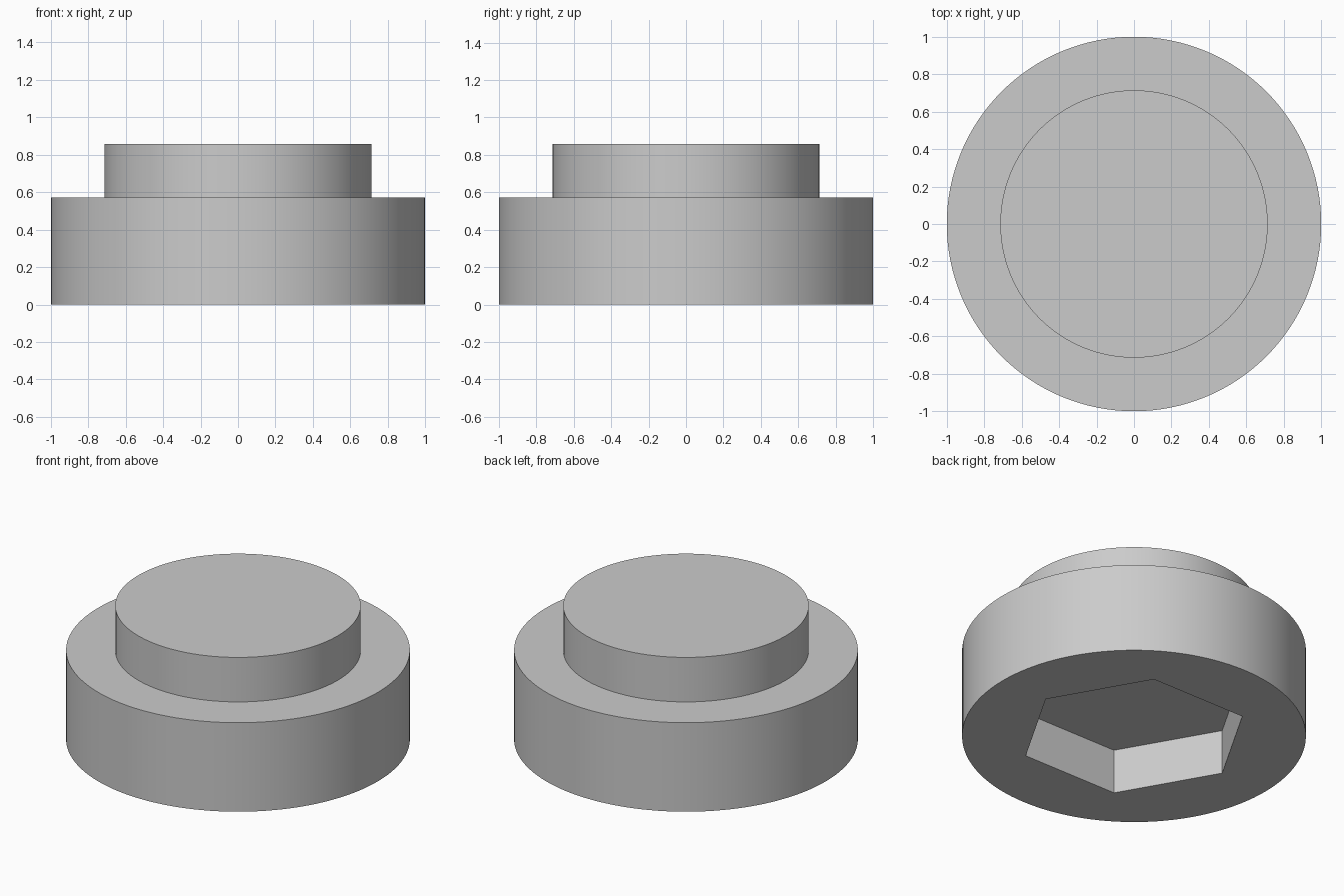
import bpy, bmesh, math
from mathutils import Matrix, Vector

UNIT = 2 / 7            # the widest diameter spans seven units
SIDES = 128

cube = bpy.data.objects.get("Cube")
if cube:
    bpy.data.objects.remove(cube, do_unlink=True)

grey = bpy.data.materials.new("light_grey")
grey.use_nodes = True
colour = (0.6, 0.6, 0.6, 1)
grey.diffuse_color = colour
grey.node_tree.nodes["Principled BSDF"].inputs["Base Color"].default_value = colour


def add_prism(bm, sides, radius, bottom, top, turn=0):
    place = Matrix.Translation((0, 0, (bottom + top) / 2)) @ Matrix.Rotation(turn, 4, "Z")
    bmesh.ops.create_cone(bm, cap_ends=True, segments=sides, radius1=radius,
                          radius2=radius, depth=top - bottom, matrix=place)


def make_object(name, bm):
    mesh = bpy.data.meshes.new(name)
    bm.to_mesh(mesh)
    bm.free()
    mesh.materials.append(grey)
    obj = bpy.data.objects.new(name, mesh)
    bpy.context.collection.objects.link(obj)
    return obj


# Wide disc with a narrower round step raised from its top face
bm = bmesh.new()
add_prism(bm, SIDES, 3.5 * UNIT, 0, 2 * UNIT)
top = max(bm.faces, key=lambda f: f.calc_center_median().z)
bmesh.ops.inset_region(bm, faces=[top], thickness=UNIT, use_even_offset=True)
raised = bmesh.ops.extrude_face_region(bm, geom=[top])["geom"]
bmesh.ops.delete(bm, geom=[top], context="FACES_ONLY")
bmesh.ops.translate(bm, vec=Vector((0, 0, UNIT)),
                    verts=[v for v in raised if isinstance(v, bmesh.types.BMVert)])
bmesh.ops.recalc_face_normals(bm, faces=bm.faces[:])
body = make_object("stepped_disc", bm)

# Hexagonal socket cut into the underside, corners on the x axis
bm = bmesh.new()
add_prism(bm, 6, 0.67, -UNIT, UNIT, math.radians(30))
corner = max(bm.verts, key=lambda v: v.co.x).co
bmesh.ops.rotate(bm, verts=bm.verts[:],
                 matrix=Matrix.Rotation(-math.atan2(corner.y, corner.x), 3, "Z"))
cutter = make_object("socket_cutter", bm)
cutter.hide_render = True

cut = body.modifiers.new("socket", "BOOLEAN")
cut.operation = "DIFFERENCE"
cut.solver = "EXACT"
cut.object = cutter
bpy.context.view_layer.objects.active = body
body.select_set(True)
bpy.ops.object.modifier_apply(modifier=cut.name)
bpy.data.objects.remove(cutter, do_unlink=True)

# Smooth round walls, crisp rims and socket edges
bpy.ops.object.shade_smooth_by_angle(angle=math.radians(30))
